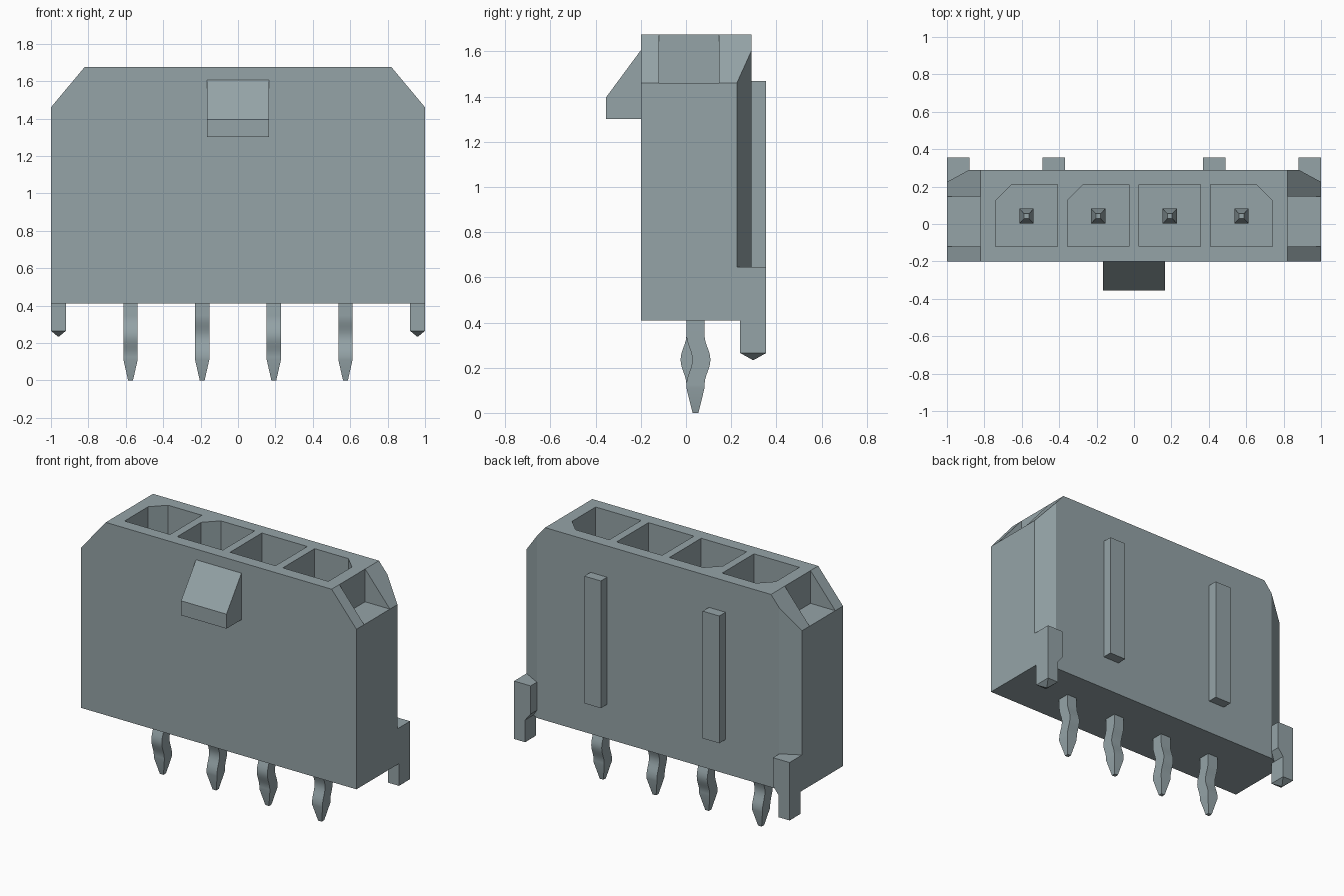
import bpy, bmesh, math
from mathutils import Vector

old = bpy.data.objects.get("Cube")
if old:
    bpy.data.objects.remove(old, do_unlink=True)

grey = bpy.data.materials.new("blue grey plastic")
colour = (0.30, 0.37, 0.39, 1)
grey.use_nodes = True
grey.diffuse_color = colour
grey.node_tree.nodes["Principled BSDF"].inputs["Base Color"].default_value = colour


def add_object(name, bm):
    bmesh.ops.recalc_face_normals(bm, faces=bm.faces)
    mesh = bpy.data.meshes.new(name)
    bm.to_mesh(mesh)
    bm.free()
    mesh.materials.append(grey)
    ob = bpy.data.objects.new(name, mesh)
    bpy.context.collection.objects.link(ob)
    return ob


def loft(bm, rings):
    """Skin a stack of matching point rings and cap both ends."""
    loops = [[bm.verts.new(p) for p in ring] for ring in rings]
    n = len(loops[0])
    for a, b in zip(loops, loops[1:]):
        for i in range(n):
            j = (i + 1) % n
            bm.faces.new((a[i], a[j], b[j], b[i]))
    bm.faces.new(loops[0][::-1])
    bm.faces.new(loops[-1])


def prism(bm, profile, place, lo, hi):
    """Extrude a 2D profile; place(u, v, w) gives the 3D point."""
    loft(bm, [[place(u, v, w) for u, v in profile] for w in (lo, hi)])


def along_x(u, v, w): return (w, u, v)
def along_y(u, v, w): return (u, w, v)
def along_z(u, v, w): return (u, v, w)


def rect(x0, x1, y0, y1):
    return [(x0, y0), (x1, y0), (x1, y1), (x0, y1)]


def ring(cx, cy, hx, hy, z):
    return [(x, y, z) for x, y in rect(cx - hx, cx + hx, cy - hy, cy + hy)]


BOTTOM, SHOULDER, TOP = 0.41, 1.46, 1.675
FRONT, BACK = -0.2, 0.29
PITCH = 0.383
centres = [(i - 1.5) * PITCH for i in range(4)]

# Housing with bevelled back corners and sloped shoulders
bm = bmesh.new()
plan = [(-1, FRONT), (1, FRONT), (1, 0.225), (0.88, BACK), (-0.88, BACK), (-1, 0.225)]
prism(bm, plan, along_z, BOTTOM, TOP)
for s in (-1, 1):
    cut = bmesh.ops.bisect_plane(
        bm, geom=bm.verts[:] + bm.edges[:] + bm.faces[:],
        plane_co=(s, 0, SHOULDER), plane_no=Vector((s * 0.215, 0, 0.18)).normalized(),
        clear_outer=True)
    edges = [e for e in cut["geom_cut"] if isinstance(e, bmesh.types.BMEdge)]
    bmesh.ops.contextual_create(bm, geom=edges)
housing = add_object("housing", bm)

# Sockets, keyed by bevelled corners, and the shoulder notches
bm = bmesh.new()
keys = ["left", "left", None, "right"]
for cx, key in zip(centres, keys):
    x0, x1, y0, y1, c = cx - 0.165, cx + 0.165, -0.12, 0.21, 0.085
    outline = rect(x0, x1, y0, y1)
    if key == "left":
        outline[3:] = [(x0 + c, y1), (x0, y1 - c)]
    elif key == "right":
        outline[2:3] = [(x1, y1 - c), (x1 - c, y1)]
    prism(bm, outline, along_z, 0.62, TOP + 0.1)
for s in (-1, 1):
    a, b = sorted((s * 0.82, s * 1.1))
    prism(bm, rect(a, b, -0.12, 0.147), along_z, SHOULDER, TOP + 0.1)
cutter = add_object("socket_cutter", bm)
cutter.hide_render = True
mod = housing.modifiers.new("sockets", 'BOOLEAN')
mod.operation = 'DIFFERENCE'
mod.solver = 'EXACT'
mod.object = cutter
bpy.context.view_layer.objects.active = housing
bpy.ops.object.modifier_apply(modifier=mod.name)
bpy.data.objects.remove(cutter, do_unlink=True)

# Latch ramp on the front
bm = bmesh.new()
ramp = [(FRONT, 1.3), (-0.355, 1.3), (-0.355, 1.395), (FRONT, 1.605)]
prism(bm, ramp, along_x, -0.165, 0.165)
add_object("latch_ramp", bm)

for s, side in ((1, "left"), (-1, "right")):
    # Guide rib on the back
    bm = bmesh.new()
    a, b = sorted((s * 0.37, s * 0.49))
    prism(bm, rect(a, b, BACK, 0.355), along_z, 0.635, 1.47)
    add_object(side + "_back_rib", bm)

    # Corner bracket with a pointed locating peg
    bm = bmesh.new()
    block = [(0.88, 0.645), (1, 0.645), (1, BOTTOM), (0.92, BOTTOM), (0.88, 0.46)]
    prism(bm, [(s * x, z) for x, z in block], along_y, 0.225, 0.355)
    add_object(side + "_bracket", bm)
    bm = bmesh.new()
    loft(bm, [ring(s * 0.96, 0.2975, hx, hy, z) for hx, hy, z in
              ((0.004, 0.004, 0.235), (0.04, 0.0575, 0.265), (0.04, 0.0575, BOTTOM))])
    add_object(side + "_peg", bm)

# Contact pins: tapered ends, kinked alternately to front and back
for i, cx in enumerate(centres):
    bend = 0.026 * (-1 if i % 2 == 0 else 1)
    rings = [ring(cx, 0.042, 0.013, 0.013, 0), ring(cx, 0.042, 0.038, 0.04, 0.11)]
    for k in range(13):
        t = k / 12
        off = bend * (1 - math.cos(2 * math.pi * t)) / 2
        rings.append(ring(cx, 0.042 + off, 0.038, 0.04, 0.125 + 0.22 * t))
    rings += [ring(cx, 0.042, 0.038, 0.04, 1.2), ring(cx, 0.042, 0.013, 0.013, 1.3)]
    bm = bmesh.new()
    loft(bm, rings)
    pin = add_object("contact_pin_%d" % (i + 1), bm)
    bpy.ops.object.select_all(action='DESELECT')
    pin.select_set(True)
    bpy.context.view_layer.objects.active = pin
    bpy.ops.object.shade_smooth_by_angle(angle=math.radians(25))
